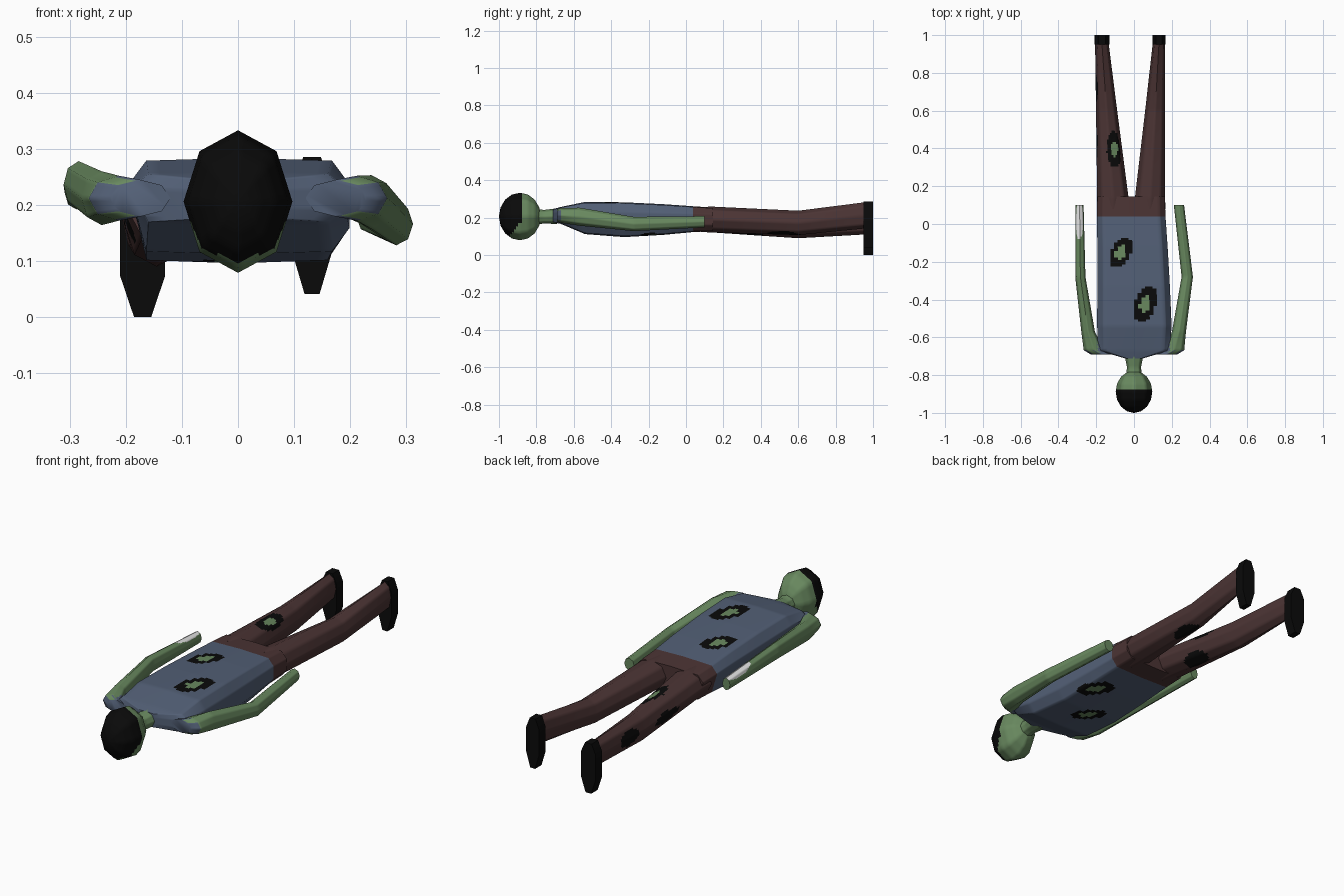
import bpy, math
from mathutils import Vector, Matrix

if "Cube" in bpy.data.objects:
    bpy.data.objects.remove(bpy.data.objects["Cube"])


def material(name, col):
    m = bpy.data.materials.new(name)
    m.diffuse_color = (*col, 1)
    m.use_nodes = True
    m.node_tree.nodes["Principled BSDF"].inputs["Base Color"].default_value = m.diffuse_color
    return m


MATS = [material("green skin", (0.14, 0.25, 0.115)),
        material("blue shirt", (0.085, 0.115, 0.18)),
        material("brown trousers", (0.07, 0.034, 0.034)),
        material("black", (0.003, 0.003, 0.003)),
        material("pale bone", (0.9, 0.9, 0.9))]
SKIN, SHIRT, TROUSERS, BLACK, BONE = range(5)

ROUND = [(math.cos(i * math.pi / 4), math.sin(i * math.pi / 4)) for i in range(8)]
BOXY = [(1, -.45), (1, .45), (.84, .94), (0, 1), (-.84, .94), (-1, .45),
        (-.84, -.94), (0, -1), (.84, -.94)]

# Torn patches: centre, radii, turn about z
WOUNDS = [((.06, -.42, .28), (.055, .10, .06), -18),
          ((-.07, -.15, .27), (.05, .085, .06), -27),
          ((.10, -.16, .10), (.05, .095, .05), 35),
          ((-.02, -.36, .10), (.045, .085, .05), 35),
          ((-.10, .40, .245), (.045, .10, .05), 0)]
# Plain dark stains on the trousers
STAINS = [((-.20, .72, .17), (.03, .07, .04), 0),
          ((-.20, .42, .16), (.03, .10, .03), 0),
          ((.11, .52, .10), (.05, .09, .04), 0),
          ((-.09, .34, .11), (.05, .08, .04), 0)]


def reach(p, spot):
    """Scaled distance of a point from a patch centre (1 = its rim)."""
    c, r, turn = spot
    d = Matrix.Rotation(-math.radians(turn), 3, 'Z') @ (p - Vector(c))
    return math.sqrt(sum((d[i] / r[i]) ** 2 for i in range(3)))


def loft(name, rings, rule, shape=ROUND, across=5, step=.012):
    """Skin along y through rings (y, x, z, half width, half height),
    finely divided so the colour rule can follow curved borders."""
    section = []
    for i, a in enumerate(shape):
        b = shape[(i + 1) % len(shape)]
        for k in range(across):
            t = k / across
            section.append((a[0] + (b[0] - a[0]) * t, a[1] + (b[1] - a[1]) * t))
    rows = []
    for a, b in zip(rings, rings[1:]):
        n = max(1, math.ceil(abs(b[0] - a[0]) / step))
        rows += [[p + (q - p) * k / n for p, q in zip(a, b)] for k in range(n)]
    rows.append(rings[-1])
    verts = [(x + u * w, y, z + v * h) for y, x, z, w, h in rows for u, v in section]
    n = len(section)
    faces = [(r * n + i, r * n + (i + 1) % n, (r + 1) * n + (i + 1) % n, (r + 1) * n + i)
             for r in range(len(rows) - 1) for i in range(n)]
    faces = [f[::-1] for f in faces]
    faces += [tuple(range(n)), tuple(reversed(range(len(verts) - n, len(verts))))]
    me = bpy.data.meshes.new(name)
    me.from_pydata(verts, [], faces)
    me.update()
    for m in MATS:
        me.materials.append(m)
    for f in me.polygons:
        f.material_index = rule(f.center, f.normal)
    ob = bpy.data.objects.new(name, me)
    bpy.context.collection.objects.link(ob)
    bpy.ops.object.select_all(action='DESELECT')
    ob.select_set(True)
    bpy.context.view_layer.objects.active = ob
    bpy.ops.object.shade_smooth_by_angle(angle=math.radians(60))
    return ob


# Colour rules
def clothes(p, n):
    w = min(reach(p, s) for s in WOUNDS)
    if w < .5:
        return SKIN
    if w < 1 or min(reach(p, s) for s in STAINS) < 1:
        return BLACK
    return TROUSERS if p.y > .04 else SHIRT


def hair(p, n):
    return BLACK if p.y < -.872 - max(0, .19 - p.z) * .8 else SKIN


def arm_skin(p, n):
    if n.y < -.6 or (abs(p.x) < .19 and p.y < -.6):
        return SHIRT
    return BONE if reach(p, ((-.29, .02, .255), (.022, .10, .035), 0)) < 1 else SKIN


# Head, with the face turned down
head = []
for i in range(9):
    a = math.pi * i / 8
    s = max(math.sin(a), .02)
    head.append((-.888 - .112 * math.cos(a), 0, .206, .097 * s, .127 * s))
loft("head", head, hair)
loft("neck", [(-.82, 0, .205, .045, .045), (-.76, 0, .205, .037, .036),
              (-.69, 0, .208, .05, .042)], lambda p, n: SKIN)

# Torso and hips
loft("torso", [(-.712, 0, .21, .045, .035), (-.67, 0, .212, .19, .045),
               (-.54, .002, .198, .197, .086), (-.33, -.002, .189, .192, .093),
               (-.12, -.008, .19, .186, .082), (.05, -.015, .192, .181, .068),
               (.145, -.015, .19, .179, .064)], clothes, BOXY, across=8)

# Legs
loft("left_leg", [(.08, -.11, .19, .086, .067), (.14, -.112, .19, .083, .069),
                  (.60, -.145, .162, .056, .072), (.955, -.17, .175, .036, .065)],
     clothes)
loft("right_leg", [(.08, .083, .19, .083, .067), (.14, .085, .19, .080, .069),
                   (.60, .112, .172, .053, .065), (.955, .132, .212, .033, .07)],
     clothes)

# Shoes, toes pointing down
for name, x, z, w in (("left_shoe", -.17, .122, .04), ("right_shoe", .132, .163, .035)):
    loft(name, [(.95, x, z, w, .122), (1.0, x, z, w, .122)], lambda p, n: BLACK,
         [(1, -.4), (1, .6), (.45, 1), (-.45, 1), (-1, .6), (-1, -.4), (-.38, -1), (.38, -1)],
         across=1, step=1)

# Arms with shoulder caps
loft("left_arm", [(-.69, -.175, .212, .055, .033), (-.668, -.212, .212, .054, .04),
                  (-.57, -.243, .212, .036, .048), (-.28, -.284, .236, .027, .042),
                  (.10, -.288, .222, .021, .03)], arm_skin)
loft("right_arm", [(-.69, .175, .212, .055, .033), (-.668, .212, .212, .054, .04),
                   (-.57, .238, .205, .037, .048), (-.28, .282, .166, .030, .038),
                   (.10, .238, .178, .027, .03)], arm_skin)
